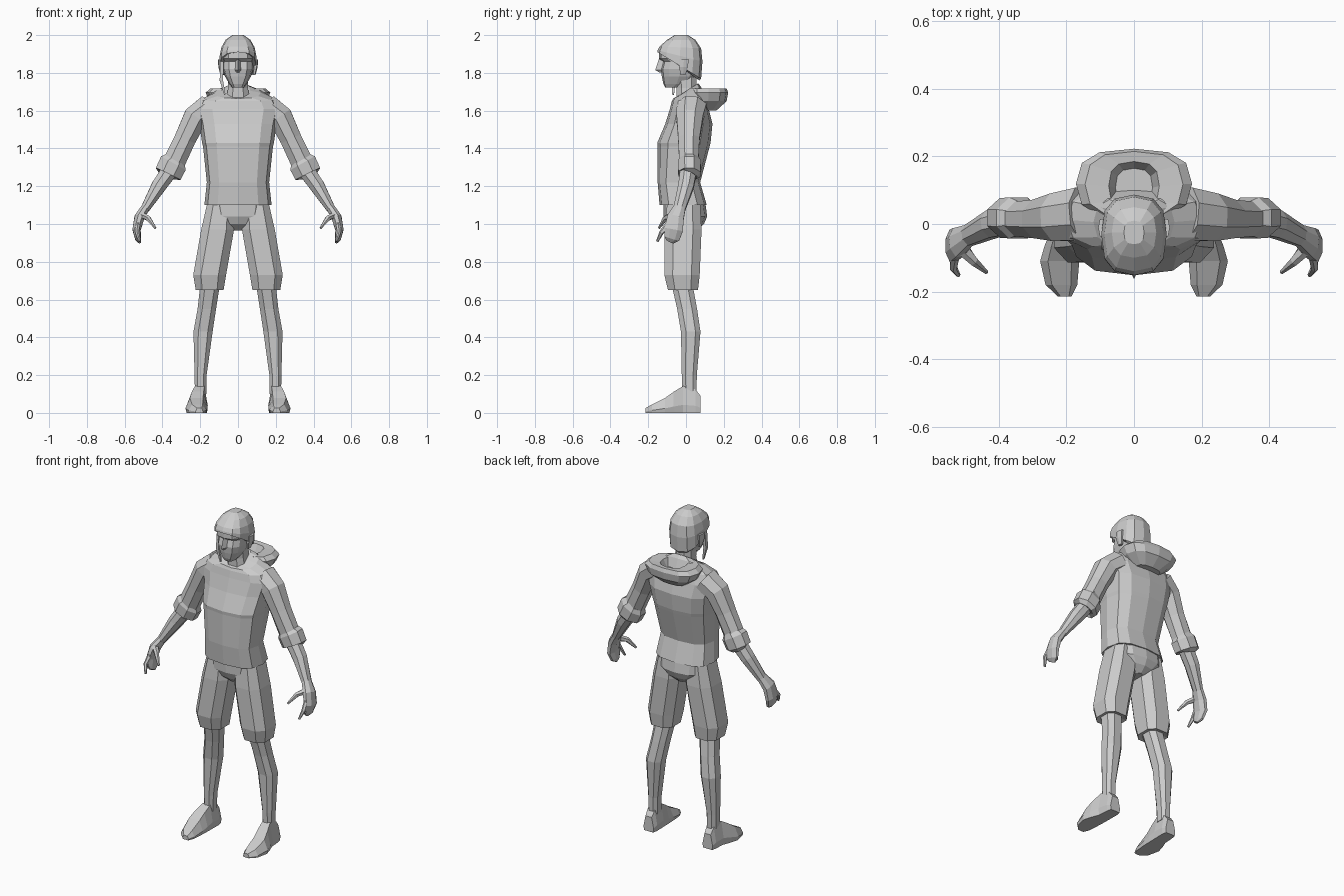
import bpy, bmesh, math
from mathutils import Vector

GREY = bpy.data.materials.new("plain_grey")
GREY.diffuse_color = (0.6, 0.6, 0.6, 1)


def loft(name, rings, mirror=False):
    """Skin a list of equal-length vertex rings and cap both ends."""
    bm = bmesh.new()
    loops = [[bm.verts.new(p) for p in r] for r in rings]
    n = len(loops[0])
    for a, b in zip(loops, loops[1:]):
        for i in range(n):
            j = (i + 1) % n
            bm.faces.new((a[i], a[j], b[j], b[i]))
    bm.faces.new(loops[0][::-1])
    bm.faces.new(loops[-1])
    bmesh.ops.recalc_face_normals(bm, faces=bm.faces)
    me = bpy.data.meshes.new(name)
    bm.to_mesh(me)
    bm.free()
    me.materials.append(GREY)
    ob = bpy.data.objects.new(name, me)
    bpy.context.collection.objects.link(ob)
    if mirror:
        m = ob.modifiers.new("mirror", 'MIRROR')
        m.use_mirror_merge = False
    return ob


def level(z, hw, yf, yb, x=0, tilt=0, n=12, p=0.8, turn=0):
    """Horizontal ring: half width, front y, back y; tilt raises the back."""
    pts = []
    for i in range(n):
        a = 2 * math.pi * (i + turn) / n
        c, s = math.cos(a), math.sin(a)
        c, s = (math.copysign(abs(v) ** p, v) if abs(v) > 1e-6 else 0 for v in (c, s))
        pts.append((x + hw * c, (yf + yb) / 2 + (yb - yf) / 2 * s, z + tilt * s))
    return pts


def stack(name, rows, mirror=False, **kw):
    return loft(name, [level(*r, **kw) for r in rows], mirror)


def limb(name, rows, n=8, mirror=True):
    """Tube along a path; each row is (x, y, z, thickness, depth)."""
    c = [Vector(r[:3]) for r in rows]
    rings = []
    for i, r in enumerate(rows):
        t = (c[min(i + 1, len(c) - 1)] - c[max(i - 1, 0)]).normalized()
        u = Vector((0, 1, 0)).cross(t).normalized()
        v = t.cross(u)
        rings.append([c[i] + (u * math.cos(a) * r[3] + v * math.sin(a) * r[4]) * 1.06
                      for a in (2 * math.pi * (k + 0.5) / n for k in range(n))])
    return loft(name, rings, mirror)


# Sweater body
stack("sweater", [
    (1.10, .178, -.14, .11), (1.22, .165, -.15, .075), (1.41, .185, -.15, .125),
    (1.43, .19, -.152, .13), (1.53, .205, -.11, .14), (1.61, .225, -.085, .12),
    (1.66, .20, -.075, .10, 0, .01), (1.695, .12, -.068, .08, 0, .03),
    (1.705, .065, -.06, .065, 0, .04)], p=0.72)

# Hood lying on the upper back, with a hollow in the middle
stack("hood", [
    (1.60, .08, .06, .16), (1.65, .15, .02, .215), (1.695, .172, .015, .223),
    (1.718, .145, .02, .215), (1.715, .075, .04, .185), (1.67, .055, .05, .165)],
    p=0.75)

# Sleeves and rolled cuffs
limb("sleeve", [(.15, .03, 1.62, .07, .08), (.225, .02, 1.565, .066, .072),
                (.28, .015, 1.45, .058, .058), (.337, .015, 1.33, .06, .052)])
limb("cuff", [(.325, .018, 1.345, .055, .05), (.342, .018, 1.322, .076, .062),
              (.37, .018, 1.265, .074, .06), (.372, .016, 1.26, .05, .045)])

# Forearms and hands
limb("forearm", [(.35, .016, 1.30, .045, .045), (.42, .0, 1.20, .04, .042),
                 (.492, -.035, 1.08, .024, .032)])
limb("hand", [(.485, -.03, 1.095, .022, .03), (.522, -.055, 1.035, .027, .045),
              (.537, -.065, .97, .022, .05), (.53, -.075, .925, .016, .042),
              (.522, -.085, .907, .008, .022)])
limb("thumb", [(.515, -.065, 1.05, .018, .022), (.475, -.11, 1.03, .014, .014),
               (.437, -.143, .978, .006, .006)], n=6)
limb("finger", [(.53, -.09, 1.0, .014, .018), (.535, -.13, .955, .011, .012),
                (.52, -.152, .908, .006, .006)], n=6)

# Shorts: seat and two legs
stack("shorts_seat", [(.965, .03, -.06, .06), (1.0, .10, -.10, .095),
                      (1.04, .152, -.118, .112), (1.13, .16, -.12, .10)])
stack("shorts_leg", [
    (.655, .06, -.08, .05, .15), (.65, .078, -.10, .068, .15), (.73, .092, -.12, .078, .15),
    (.97, .092, -.118, .088, .108), (1.11, .075, -.105, .08, .092)],
    mirror=True, n=8, turn=.5, p=0.72)

# Bare lower legs
stack("lower_leg", [
    (.10, .032, -.022, .058, .198), (.20, .034, -.025, .06, .198),
    (.43, .054, -.03, .08, .185), (.55, .052, -.05, .062, .165),
    (.70, .056, -.085, .035, .145)], mirror=True, n=8, turn=.5)

# Shoes, lofted from toe to heel: (y, centre x, half width, height)
shoe = [(-.215, .205, .02, .025), (-.18, .215, .047, .045), (-.11, .22, .058, .08),
        (-.065, .213, .052, .112), (-.015, .203, .042, .142), (.05, .2, .04, .125),
        (.077, .2, .034, .09)]
sole = [(-.9, 0), (.9, 0), (1, .3), (.6, 1), (-.6, 1), (-1, .3)]
loft("shoe", [[(x + w * a, y, h * b) for a, b in sole] for y, x, w, h in shoe], True)

# Neck and head
stack("neck", [(1.64, .07, -.055, .065), (1.72, .056, -.055, .06), (1.80, .056, -.06, .06)],
      n=8, turn=.5)
stack("head", [
    (1.722, .03, -.11, -.03), (1.742, .046, -.12, .02), (1.78, .068, -.128, .055),
    (1.82, .08, -.133, .075), (1.86, .08, -.122, .08), (1.875, .084, -.143, .08),
    (1.93, .085, -.142, .08), (1.975, .055, -.09, .04)], p=0.75)

# Hair cap, higher over the forehead than at the nape
stack("hair", [
    (1.835, .082, -.135, .07, 0, -.075), (1.84, .096, -.152, .08, 0, -.07),
    (1.89, .097, -.15, .087, 0, -.03), (1.935, .088, -.14, .08, 0, -.005),
    (1.975, .066, -.10, .05), (2.0, .03, -.06, .01)], p=0.75)
# Lock hanging beside the face on one side
limb("hair_lock", [(-.085, -.06, 1.86, .012, .014), (-.088, -.065, 1.76, .012, .014),
                   (-.07, -.068, 1.685, .005, .006)], n=4, mirror=False)

# Nose and ears
loft("nose", [[(-.012, -.12, 1.87), (.012, -.12, 1.87), (0, -.145, 1.87)],
              [(-.02, -.12, 1.815), (.02, -.12, 1.815), (0, -.163, 1.815)],
              [(-.012, -.12, 1.802), (.012, -.12, 1.802), (0, -.14, 1.802)]])
stack("ear", [(1.79, .008, -.03, .0, .085), (1.83, .012, -.04, .012, .092),
              (1.87, .012, -.04, .018, .094)], mirror=True, n=6)
